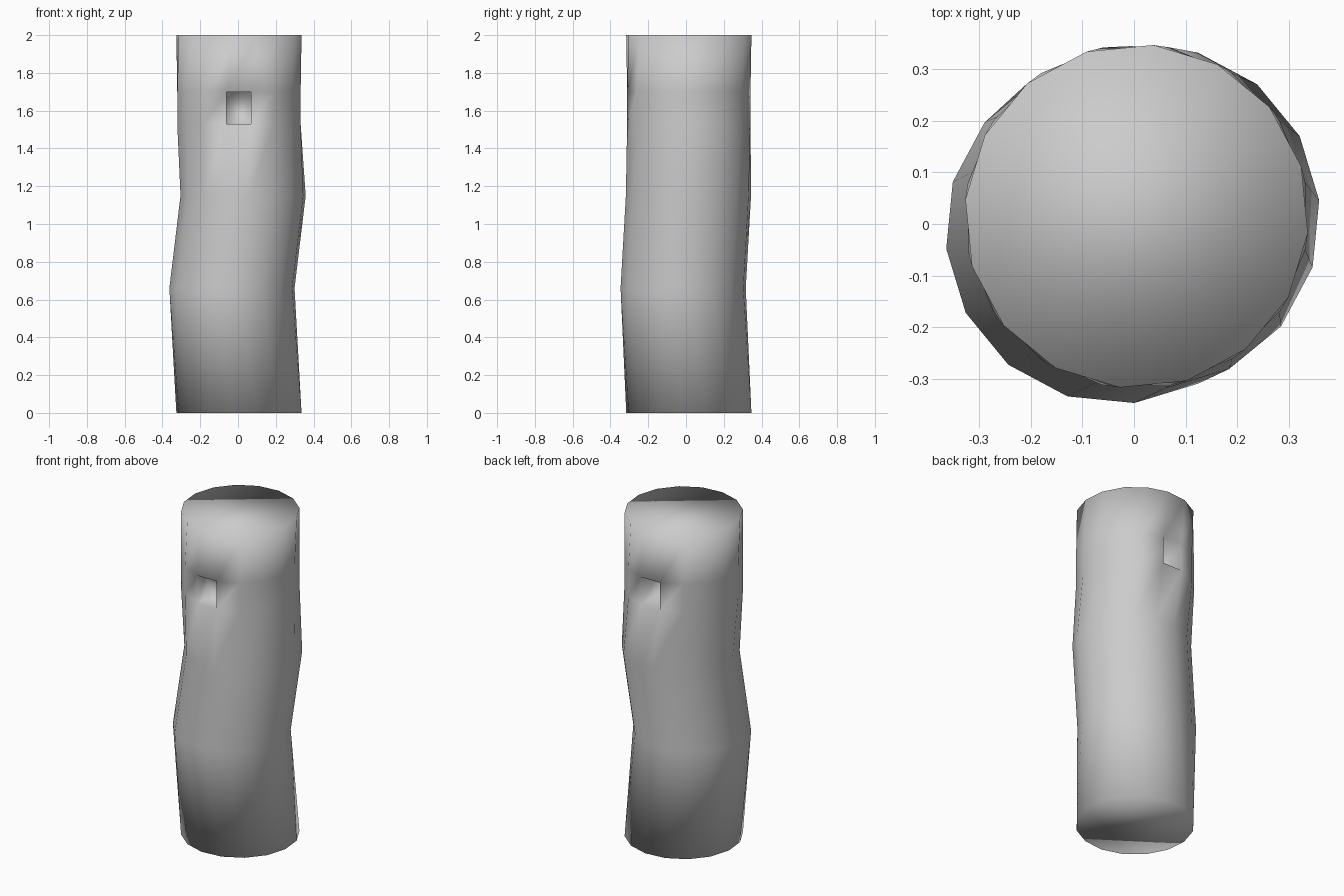
import bpy, bmesh, math

if "Cube" in bpy.data.objects:
    bpy.data.objects.remove(bpy.data.objects["Cube"])

SIDES = 16
STEP = 2 * math.pi / SIDES
R = 0.333

# Rings of the bent trunk: height, centre x, centre y, turn as a fraction of one side
rings = [
    (0.00, 0.005, 0.015, 0.75),
    (0.66, -0.032, -0.015, 0.25),
    (1.15, 0.027, 0.013, 0.25),
    (1.53, 0.005, 0.015, 0.50),
    (1.70, 0.005, 0.015, 0.50),
    (2.00, 0.005, 0.015, 0.75),
]

bm = bmesh.new()
loops = []
for z, cx, cy, turn in rings:
    loops.append([bm.verts.new((cx + R * math.cos((i + turn) * STEP),
                                cy + R * math.sin((i + turn) * STEP), z))
                  for i in range(SIDES)])

# Side faces and end caps
sides = []
for a, b in zip(loops, loops[1:]):
    sides.append([bm.faces.new((a[i], a[(i + 1) % SIDES], b[(i + 1) % SIDES], b[i]))
                  for i in range(SIDES)])
bm.faces.new(list(reversed(loops[0])))
bm.faces.new(loops[-1])


# Square pocket pushed into one side face
def pocket(face, depth_y):
    new = bmesh.ops.extrude_discrete_faces(bm, faces=[face])["faces"][0]
    edges = list(new.edges)
    # extrude_discrete keeps the side walls attached to the body
    bmesh.ops.translate(bm, verts=list(new.verts), vec=(0, depth_y, 0))
    return edges


band = sides[3]
front = min(band, key=lambda f: f.calc_center_median().y)
back = max(band, key=lambda f: f.calc_center_median().y)
pocket(front, 0.10)
pocket(back, -0.24)

bmesh.ops.recalc_face_normals(bm, faces=bm.faces[:])
for f in bm.faces:
    f.smooth = True

mesh = bpy.data.meshes.new("bent_trunk")
bm.to_mesh(mesh)
bm.free()
trunk = bpy.data.objects.new("bent_trunk", mesh)
bpy.context.collection.objects.link(trunk)
